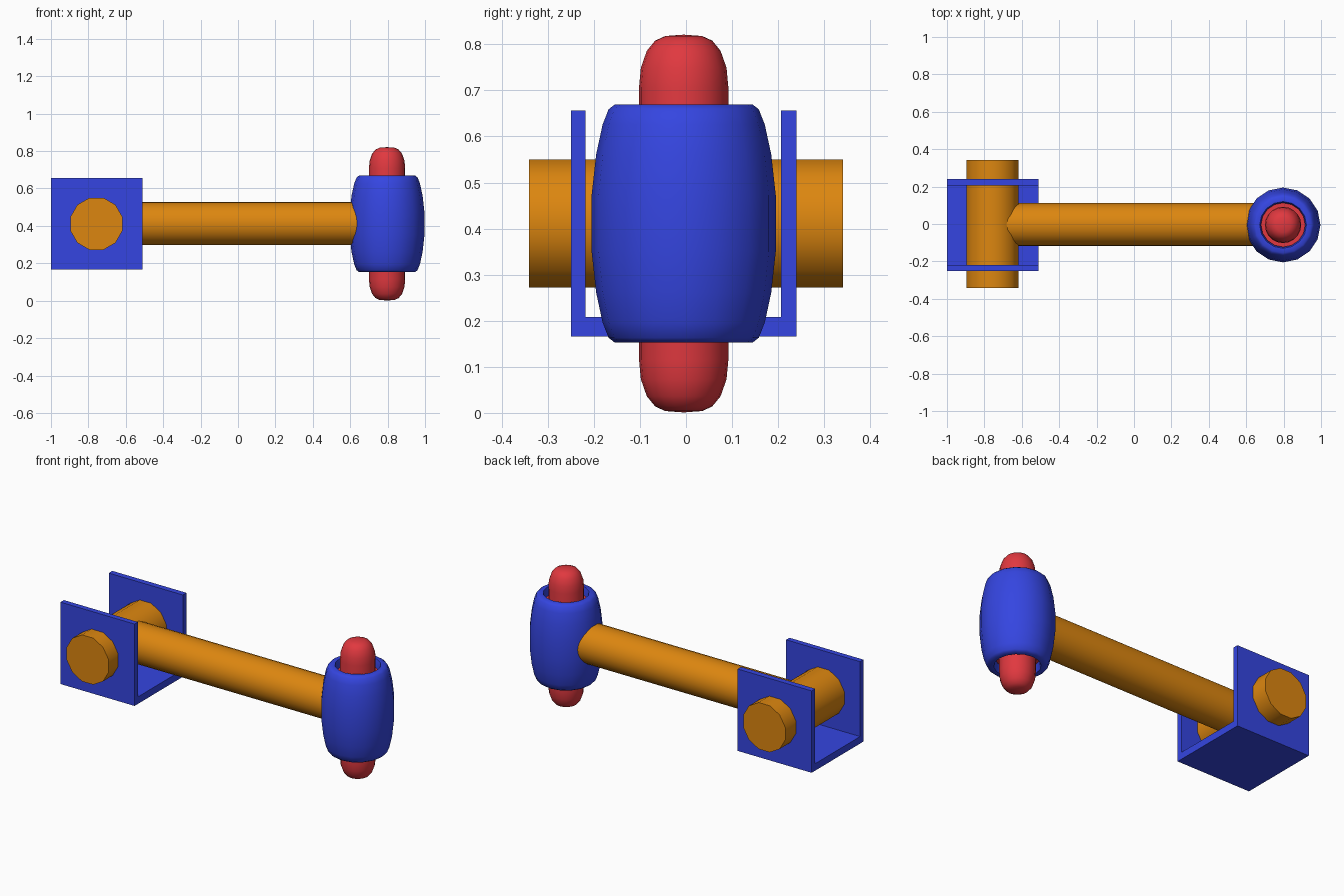
import bpy, bmesh, math
from mathutils import Matrix

if "Cube" in bpy.data.objects:
    bpy.data.objects.remove(bpy.data.objects["Cube"])


def material(name, color):
    m = bpy.data.materials.new(name)
    m.diffuse_color = (*color, 1)
    m.use_nodes = True
    m.node_tree.nodes["Principled BSDF"].inputs["Base Color"].default_value = m.diffuse_color
    return m


BLUE = material("blue", (0.035, 0.06, 0.75))
ORANGE = material("orange", (0.72, 0.24, 0.005))
RED = material("red", (0.75, 0.04, 0.05))


def finish(name, bm, mat, angle=None):
    bmesh.ops.recalc_face_normals(bm, faces=bm.faces)
    mesh = bpy.data.meshes.new(name)
    bm.to_mesh(mesh)
    bm.free()
    ob = bpy.data.objects.new(name, mesh)
    bpy.context.collection.objects.link(ob)
    mesh.materials.append(mat)
    if angle:
        bpy.ops.object.select_all(action='DESELECT')
        ob.select_set(True)
        bpy.context.view_layer.objects.active = ob
        bpy.ops.object.shade_smooth_by_angle(angle=math.radians(angle))
    return ob


def rod(name, center, radius, length, rotation, sides, mat):
    bm = bmesh.new()
    bmesh.ops.create_cone(bm, cap_ends=True, segments=sides, radius1=radius, radius2=radius,
                          depth=length, matrix=Matrix.Translation(center) @ rotation)
    return finish(name, bm, mat, 40)


def lathe(name, center, profile, closed, sides, mat):
    """Spin a list of (radius, height) points around a vertical axis."""
    bm = bmesh.new()
    x, y, z = center
    vs = [bm.verts.new((x + r, y, z + h)) for r, h in profile]
    pairs = list(zip(vs, vs[1:])) + ([(vs[-1], vs[0])] if closed else [])
    es = [bm.edges.new(p) for p in pairs]
    bmesh.ops.spin(bm, geom=vs + es, cent=center, axis=(0, 0, 1),
                   angle=math.tau, steps=sides, use_merge=True)
    bmesh.ops.remove_doubles(bm, verts=bm.verts, dist=1e-5)
    return finish(name, bm, mat, 40)


def mirrored(half):
    """Extend an upper-half profile (top to middle) to its lower half."""
    return half + [(r, -h) for r, h in reversed(half)]


# U-shaped bracket, extruded along x
section = [(-0.25, 0.166), (0.24, 0.166), (0.24, 0.656), (0.206, 0.656),
           (0.206, 0.208), (-0.218, 0.208), (-0.218, 0.656), (-0.25, 0.656)]
bm = bmesh.new()
face = bm.faces.new([bm.verts.new((-1.0, y, z)) for y, z in section])
ext = bmesh.ops.extrude_face_region(bm, geom=[face], use_keep_orig=True)
bmesh.ops.translate(bm, vec=(0.49, 0, 0),
                    verts=[v for v in ext["geom"] if isinstance(v, bmesh.types.BMVert)])
finish("bracket", bm, BLUE)

# Cross pin through the bracket and the connecting rod
turn = Matrix.Rotation(math.pi / 2, 4, 'X') @ Matrix.Rotation(math.pi / 12, 4, 'Z')
rod("cross_pin", (-0.757, 0, 0.411), 0.144, 0.682, turn, 12, ORANGE)
rod("connecting_rod", (-0.045, -0.003, 0.413), 0.115, 1.41,
    Matrix.Rotation(math.pi / 2, 4, 'Y'), 24, ORANGE)

# Barrel housing, hollow with a bulged outside
joint = (0.797, -0.005, 0.411)
outer = mirrored([(0.15, 0.258), (0.163, 0.248), (0.176, 0.215), (0.19, 0.15), (0.2, 0.06)])
inner = mirrored([(0.125, 0.258), (0.118, 0.235)])
lathe("barrel_housing", joint, outer + inner[::-1], True, 16, BLUE)

# Vertical pin with rounded ends, and the bushing around it
pin = mirrored([(0, 0.41), (0.04, 0.407), (0.062, 0.397), (0.08, 0.375),
                (0.093, 0.338), (0.097, 0.295)])
lathe("vertical_pin", joint, pin, False, 20, RED)
bushing = mirrored([(0.09, 0.21), (0.121, 0.21)]) 
lathe("bushing", joint, bushing, True, 20, RED)
